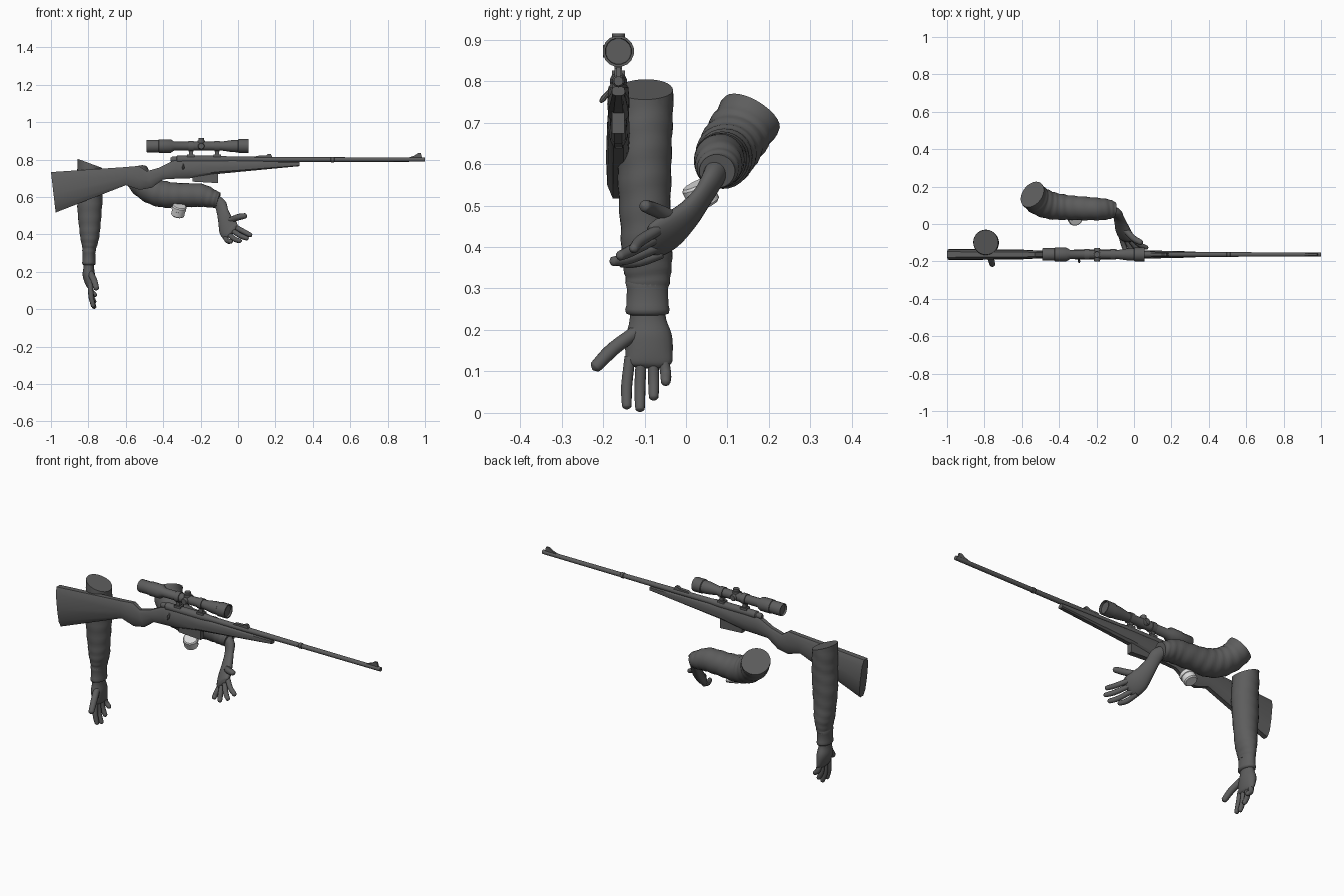
import bpy, bmesh, math
from mathutils import Vector

if "Cube" in bpy.data.objects:
    bpy.data.objects.remove(bpy.data.objects["Cube"])

Y = -0.163  # rifle centre plane


def material(name, v):
    m = bpy.data.materials.new(name)
    m.diffuse_color = (v, v, v, 1)
    m.use_nodes = True
    m.node_tree.nodes["Principled BSDF"].inputs["Base Color"].default_value = m.diffuse_color
    return m


DARK = material("dark_grey", 0.11)
LIGHT = material("light_grey", 0.7)


def finish(name, bm, mat=DARK, angle=35):
    bmesh.ops.recalc_face_normals(bm, faces=bm.faces)
    me = bpy.data.meshes.new(name)
    bm.to_mesh(me)
    bm.free()
    ob = bpy.data.objects.new(name, me)
    bpy.context.collection.objects.link(ob)
    me.materials.append(mat)
    bpy.ops.object.select_all(action='DESELECT')
    ob.select_set(True)
    bpy.context.view_layer.objects.active = ob
    bpy.ops.object.shade_smooth_by_angle(angle=math.radians(angle))
    return ob


def skin(bm, rings):
    """Join rings of points into a closed skin with end caps."""
    vs = [[bm.verts.new(p) for p in r] for r in rings]
    n = len(vs[0])
    for a, b in zip(vs, vs[1:]):
        for i in range(n):
            j = (i + 1) % n
            bm.faces.new((a[i], a[j], b[j], b[i]))
    bm.faces.new(vs[0][::-1])
    bm.faces.new(vs[-1])


def spline(pts, steps):
    """Catmull-Rom through tuples of any length."""
    pts = [Vector(p) for p in pts]
    p = [2 * pts[0] - pts[1]] + pts + [2 * pts[-1] - pts[-2]]
    out = []
    for i in range(1, len(p) - 2):
        for s in range(steps):
            t = s / steps
            a, b, c, d = p[i - 1:i + 3]
            out.append(0.5 * (2 * b + (c - a) * t + (2 * a - 5 * b + 4 * c - d) * t * t
                              + (3 * b - a - 3 * c + d) * t ** 3))
    return out + [pts[-1]]


def tube(bm, pts, side, n=20, steps=4, wrinkle=0.0):
    """Soft limb: points are (x, y, z, radius along side, other radius)."""
    q = spline(pts, steps)
    rings = []
    for k, v in enumerate(q):
        c = Vector(v[:3])
        t = (Vector(q[min(k + 1, len(q) - 1)][:3]) - Vector(q[max(k - 1, 0)][:3])).normalized()
        a = Vector(side)
        a = (a - t * a.dot(t)).normalized()
        b = t.cross(a)
        ring = []
        for i in range(n):
            u = 2 * math.pi * i / n
            w = 1 + wrinkle * math.sin(1.5 * k + 1.3 * math.sin(u) + 0.8 * math.sin(2 * u))
            ring.append(c + (a * math.cos(u) * max(v[3], .001) + b * math.sin(u) * max(v[4], .001)) * w)
        rings.append(ring)
    skin(bm, rings)


def finger(bm, base, mid, tip, r=0.0135):
    """Bent finger with a rounded tip."""
    base, mid, tip = Vector(base), Vector(mid), Vector(tip)
    d = (tip - mid).normalized()
    pts = [(base, r), (mid, r * 1.02), (tip - d * r, r * .9),
           (tip - d * r * .35, r * .68), (tip, r * .1)]
    tube(bm, [(*p, s, s) for p, s in pts], (0.31, 0.9, 0.2), 10, 3)


def lathe(bm, profile, origin, axis='X', n=14):
    """Turned part: profile pairs are (position along axis, radius)."""
    rings = []
    for h, r in profile:
        ring = []
        for i in range(n):
            u = 2 * math.pi * (i + .5) / n
            c, s = r * math.cos(u), r * math.sin(u)
            o = {'X': (h, c, s), 'Y': (c, h, s), 'Z': (c, s, h)}[axis]
            ring.append(Vector(origin) + Vector(o))
        rings.append(ring)
    skin(bm, rings)


def plate(bm, outline, half):
    """Side outline in x, z given thickness across the rifle."""
    skin(bm, [[(x, Y + s * half, z) for x, z in outline] for s in (-1, 1)])


def box(bm, x0, x1, z0, z1, half):
    plate(bm, [(x0, z0), (x1, z0), (x1, z1), (x0, z1)], half)


# Stock: sections of (top x, top z, bottom x, bottom z, half width)
bm = bmesh.new()
sections = [(-1, .733, -.975, .517, .03), (-.6, .76, -.6, .663, .026), (-.53, .766, -.525, .638, .022),
            (-.488, .738, -.46, .65, .02), (-.42, .757, -.40, .694, .021), (-.34, .797, -.33, .698, .025),
            (-.257, .80, -.257, .70, .027), (-.12, .798, -.12, .722, .026), (.33, .787, .33, .765, .016)]
outline = [(.45, 0), (.9, .15), (1, .45), (.9, .85), (.5, 1)]
rings = []
for xt, zt, xb, zb, w in sections:
    half = [(w * f, xb + (xt - xb) * h, zb + (zt - zb) * h) for f, h in outline]
    rings.append([(x, Y + y, z) for y, x, z in half] + [(x, Y - y, z) for y, x, z in reversed(half)])
skin(bm, rings)
finish("stock", bm)

# Magazine
bm = bmesh.new()
plate(bm, [(-.243, .682), (-.107, .674), (-.107, .735), (-.243, .735)], .015)
finish("magazine", bm)

# Receiver and barrel
bm = bmesh.new()
lathe(bm, [(-.36, .010), (-.35, .016), (-.33, .016), (-.325, .021), (-.1, .021), (-.04, .016), (.495, .0125),
           (.498, .015), (.512, .015), (.515, .0125), (1, .0115)], (0, Y, .80))
finish("barrel", bm)

# Bolt handle
bm = bmesh.new()
tube(bm, [(-.295, Y - .01, .79, .005, .005), (-.295, Y - .025, .772, .005, .005),
          (-.293, Y - .037, .757, .007, .007), (-.293, Y - .044, .749, .003, .003)], (1, 0, 0), 8, 2)
finish("bolt_handle", bm)

# Iron sights
bm = bmesh.new()
plate(bm, [(.905, .808), (.985, .808), (.978, .834), (.962, .834), (.945, .822)], .005)
finish("front_sight", bm)
bm = bmesh.new()
plate(bm, [(.085, .81), (.185, .81), (.175, .83), (.16, .83), (.15, .822), (.1, .82)], .009)
finish("rear_sight", bm)

# Scope body, turrets and mounts
SZ = .872
bm = bmesh.new()
lathe(bm, [(-.478, .026), (-.478, .032), (-.49, .032), (-.487, .034), (-.425, .034), (-.423, .037),
           (-.36, .037), (-.34, .024), (-.09, .024), (-.03, .033), (.0, .034), (.003, .038),
           (.055, .038), (.055, .032), (.045, .031)], (0, Y, SZ), n=16)
finish("scope", bm)
bm = bmesh.new()
lathe(bm, [(0, .02), (.03, .02), (.031, .016), (.043, .016)], (-.197, Y, SZ), 'Z', 12)
lathe(bm, [(-.037, .015), (-.028, .018), (.028, .018), (.034, .015)], (-.197, Y, SZ), 'Y', 12)
finish("scope_turrets", bm)
for label, x in (("rear", -.252), ("front", -.112)):
    bm = bmesh.new()
    lathe(bm, [(-.013, .029), (.013, .029)], (x, Y, SZ), n=12)
    box(bm, x - .011, x + .011, .81, .85, .009)
    box(bm, x - .02, x + .02, .80, .826, .016)
    finish(label + "_scope_mount", bm)

# Hanging arm sleeve, cut on a slant at the shoulder
bm = bmesh.new()
tube(bm, [(-.793, -.098, .86, .066, .066), (-.793, -.098, .74, .067, .066), (-.79, -.10, .65, .066, .067),
          (-.793, -.10, .55, .064, .066), (-.793, -.098, .45, .06, .058), (-.793, -.094, .38, .061, .05),
          (-.795, -.092, .33, .055, .038), (-.797, -.093, .30, .05, .034)], (0, 1, 0), 28, 6, .018)
bmesh.ops.bisect_plane(bm, geom=bm.verts[:] + bm.edges[:] + bm.faces[:], plane_co=(-.793, 0, .78),
                       plane_no=(.37, 0, 1), clear_outer=True)
bmesh.ops.holes_fill(bm, edges=[e for e in bm.edges if e.is_boundary])
finish("hanging_sleeve", bm, angle=50)
bm = bmesh.new()
lathe(bm, [(.235, .04), (.24, .052), (.25, .054), (.26, .051), (.30, .05), (.315, .054), (.325, .048)],
      (0, -.093, 0), 'Z', 24)
for v in bm.verts:  # flatten the cuff
    v.co.x = -.797 + v.co.x * .68
finish("hanging_cuff", bm, angle=60)

# Hanging hand
bm = bmesh.new()
tube(bm, [(-.797, -.093, .27, .042, .028), (-.798, -.092, .225, .044, .028), (-.798, -.09, .185, .056, .033),
          (-.793, -.089, .145, .057, .027), (-.788, -.088, .118, .053, .018), (-.786, -.088, .108, .03, .008)],
     (0, 1, 0))
for y, x, z in ((-.143, -.772, .008), (-.111, -.766, .002), (-.078, -.765, .03), (-.049, -.757, .068)):
    finger(bm, (-.79, -.09 + (y + .09) * .85, .135), (-.785, y, z * .5 + .062), (x, y, z))
finger(bm, (-.79, -.12, .195), (-.77, -.175, .155), (-.755, -.225, .104), .017)
finish("hanging_hand", bm, angle=60)

# Reaching arm sleeve
bm = bmesh.new()
tube(bm, [(-.545, .158, .72, .078, .07), (-.51, .125, .67, .077, .07), (-.45, .10, .63, .074, .072),
          (-.38, .09, .612, .068, .07), (-.3, .085, .61, .064, .064), (-.2, .08, .608, .06, .062),
          (-.14, .078, .592, .054, .05), (-.105, .075, .582, .043, .042)], (0, 1, 0), 28, 6, .025)
finish("reaching_sleeve", bm, angle=50)

# Reaching hand: slim wrist, palm, four fingers and thumb
bm = bmesh.new()
tube(bm, [(-.13, .075, .588, .03, .03), (-.095, .062, .56, .034, .024), (-.083, .04, .522, .034, .02),
          (-.07, .005, .478, .042, .024), (-.055, -.04, .438, .056, .026), (-.04, -.078, .415, .053, .02),
          (-.034, -.092, .408, .03, .008)], (-.06, .02, -.055))
for base, mid, tip in (((-.015, -.07, .44), (.03, -.11, .415), (.075, -.13, .392)),
                       ((-.03, -.075, .42), (.015, -.13, .392), (.055, -.165, .376)),
                       ((-.05, -.07, .40), (-.015, -.135, .373), (.015, -.183, .364)),
                       ((-.07, -.06, .385), (-.055, -.115, .365), (-.035, -.165, .362))):
    finger(bm, base, mid, tip)
finger(bm, (-.06, -.015, .465), (-.005, -.075, .49), (.047, -.105, .501), .017)
finish("reaching_hand", bm, angle=60)

# Pale round gauge under the reaching arm
bm = bmesh.new()
lathe(bm, [(-.034, .03), (-.028, .036), (.0, .036), (.002, .039), (.02, .039), (.026, .034)],
      (0, 0, 0), 'Z', 20)
ob = finish("pale_gauge", bm, LIGHT)
ob.rotation_euler = (math.radians(25), math.radians(12), 0)
ob.location = (-.317, .035, .53)
